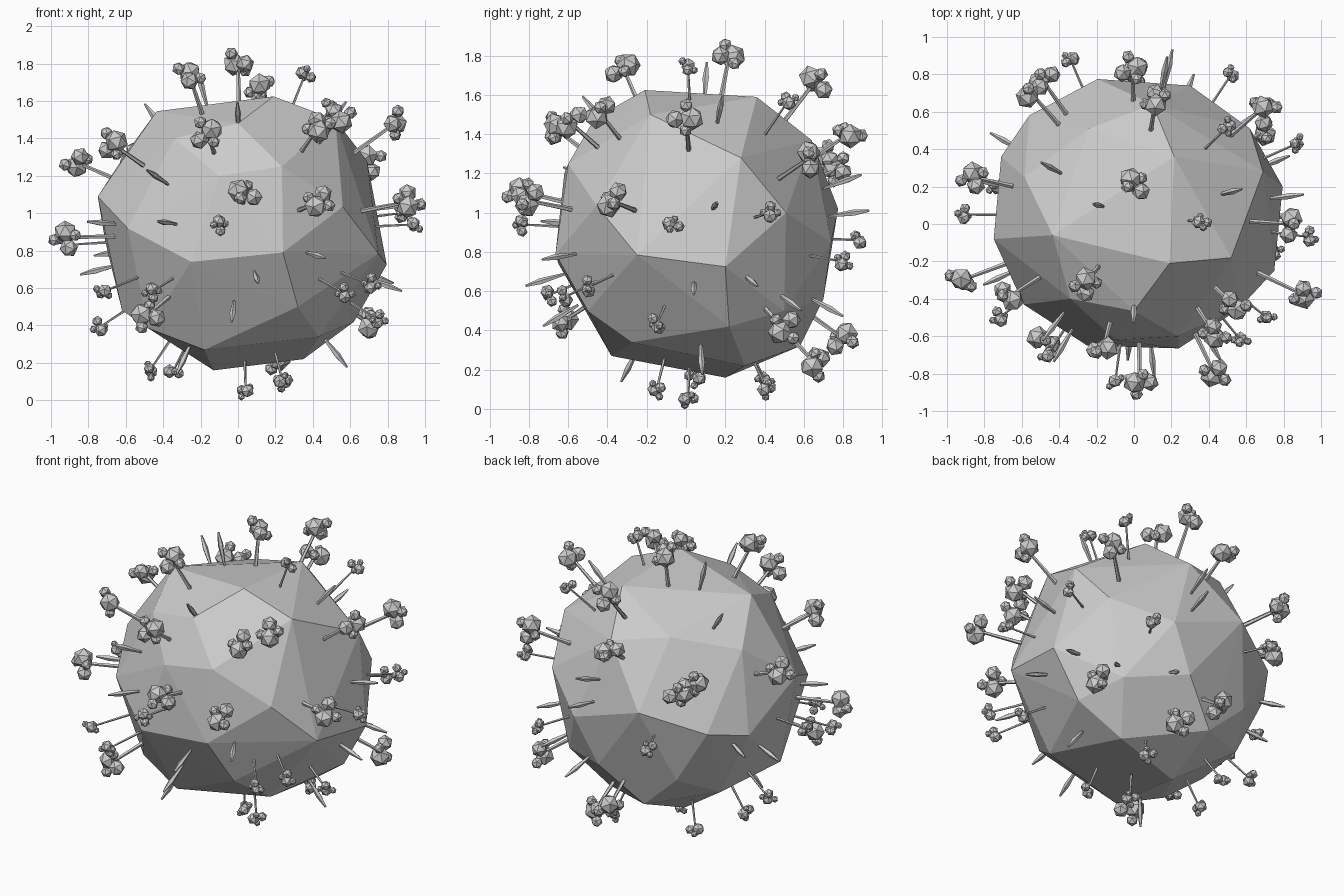
import bpy, bmesh, random
from mathutils import Vector, Matrix

random.seed(4)
CENTRE = Vector((0.02, 0.05, 0.89))


def finish(bm, name):
    me = bpy.data.meshes.new(name)
    bm.to_mesh(me)
    bm.free()
    ob = bpy.data.objects.new(name, me)
    bpy.context.collection.objects.link(ob)
    return ob


def outward(p):
    return (Vector(p) - CENTRE).normalized()


def rod(bm, a, b, r1, r2, sides=5):
    d = b - a
    m = Matrix.Translation((a + b) / 2) @ d.to_track_quat('Z', 'Y').to_matrix().to_4x4()
    bmesh.ops.create_cone(bm, cap_ends=True, segments=sides, radius1=r1, radius2=r2,
                          depth=d.length, matrix=m)


def ball(bm, p, r):
    rot = Matrix.Rotation(random.uniform(0, 6), 4, Vector((random.random(), random.random(), 1)))
    bmesh.ops.create_icosphere(bm, subdivisions=1, radius=r, matrix=Matrix.Translation(p) @ rot)


# faceted planet body: hull of its corner points
corners = [(-.435, -.06, 1.545), (.19, -.21, 1.625), (.215, .36, 1.59), (.52, -.18, 1.5),
           (-.24, .51, 1.43), (-.585, .25, 1.34), (-.25, -.65, .74), (.24, -.665, .79),
           (.235, -.6, 1.25), (.56, -.455, 1.035), (-.59, -.43, .92), (-.34, -.4, 1.4),
           (0, -.465, 1.48), (-.18, -.38, .27), (.32, -.5, .5), (.43, -.275, .34),
           (-.48, -.3, .385), (-.13, .2, .16), (.35, .3, .22), (.62, .22, .42),
           (.795, .2, .725), (.75, -.25, .785), (.69, .28, 1.28), (.1, .64, 1.37),
           (-.195, .775, 1.02), (.3, .74, .85), (.62, .51, 1), (.15, .7, .56),
           (-.1, .58, .32), (-.75, -.08, 1.09), (-.71, .36, .85), (-.56, .58, .9),
           (-.62, -.1, .48), (-.5, .35, .42), (.5, .5, .5), (-.35, .6, .55), (-.1, -.62, 1.2)]
bm = bmesh.new()
for c in corners:
    bm.verts.new(c)
bmesh.ops.convex_hull(bm, input=bm.verts[:])
loose = [v for v in bm.verts if not v.link_faces]
bmesh.ops.delete(bm, geom=loose, context='VERTS')
bmesh.ops.recalc_face_normals(bm, faces=bm.faces[:])
finish(bm, "planet_body")


def grove(name, spots, scale):
    """Trees: thin trunk pointing outward and a clump of faceted leaf balls."""
    bm = bmesh.new()
    for p in spots:
        p, d = Vector(p), outward(p)
        s = d.orthogonal().normalized()
        s.rotate(Matrix.Rotation(random.uniform(0, 6.28), 3, d))
        t = d.cross(s)
        rod(bm, CENTRE + d * 0.68, p, 0.014 * scale, 0.009 * scale)
        ball(bm, p + s * 0.03 * scale, 0.063 * scale)
        ball(bm, p - s * 0.058 * scale - d * 0.01 * scale, 0.05 * scale)
        ball(bm, p + t * 0.045 * scale + d * 0.05 * scale, 0.036 * scale)
        ball(bm, p - t * 0.05 * scale - d * 0.035 * scale, 0.034 * scale)
    finish(bm, name)


# large trees
grove("large_trees", [
    (0, .22, 1.8), (-.26, -.32, 1.74), (.115, .66, 1.67), (.84, 0, 1.48), (-.165, -.67, 1.43),
    (.43, -.59, 1.46), (.54, -.44, 1.51), (.7, .63, 1.28), (-.01, .83, 1.4), (-.92, -.3, .87),
    (-.67, -.39, 1.37), (-.86, .25, 1.27), (-.55, .7, 1.28), (-.49, .77, 1.22),
    (.03, -.85, 1.11), (.43, -.8, 1.06), (.91, -.38, 1.06),
    (-.49, -.62, .45), (.7, .5, .41), (0, .8, .36), (.2, .66, .23)], 1.0)

# saplings
grove("saplings", [
    (.36, .01, 1.745), (.5, .52, 1.57), (-.1, -.84, .94), (.94, -.07, .94), (.87, .43, 1),
    (-.34, .88, .86), (.52, .8, .75), (.71, -.5, .62), (.57, -.62, .57), (-.72, -.5, .58),
    (-.74, .2, .39), (-.46, -.7, .58), (.75, -.15, .43), (.04, .01, .05), (.24, -.15, .1),
    (.24, .41, .1), (-.47, .05, .16), (-.35, .4, .15), (-.91, .05, .83)], 0.6)

# grass blades: slim spindles, widest in the middle
bm = bmesh.new()
for p in [(-.48, .32, 1.56), (-.19, .1, 1.66), (0, -.46, 1.51), (.55, .18, 1.56),
          (-.47, -.6, 1.22), (-.42, -.72, .955), (-.77, .22, .69), (.1, -.74, .65),
          (-.03, -.68, .45), (.435, -.68, .77), (.54, .08, .23), (.82, .36, .63),
          (.83, .04, .6), (.6, .55, .53), (.3, .75, .5), (-.3, -.3, .2), (-.72, .46, .78),
          (.165, .83, 1.17), (.19, .86, 1), (.84, .15, 1.04), (-.75, -.3, .95)]:
    d = outward(p)
    mid = CENTRE + d * 0.83
    rod(bm, mid - d * 0.13, mid, 0.007, 0.017)
    rod(bm, mid, mid + d * 0.08, 0.017, 0.006)
finish(bm, "grass_blades")
